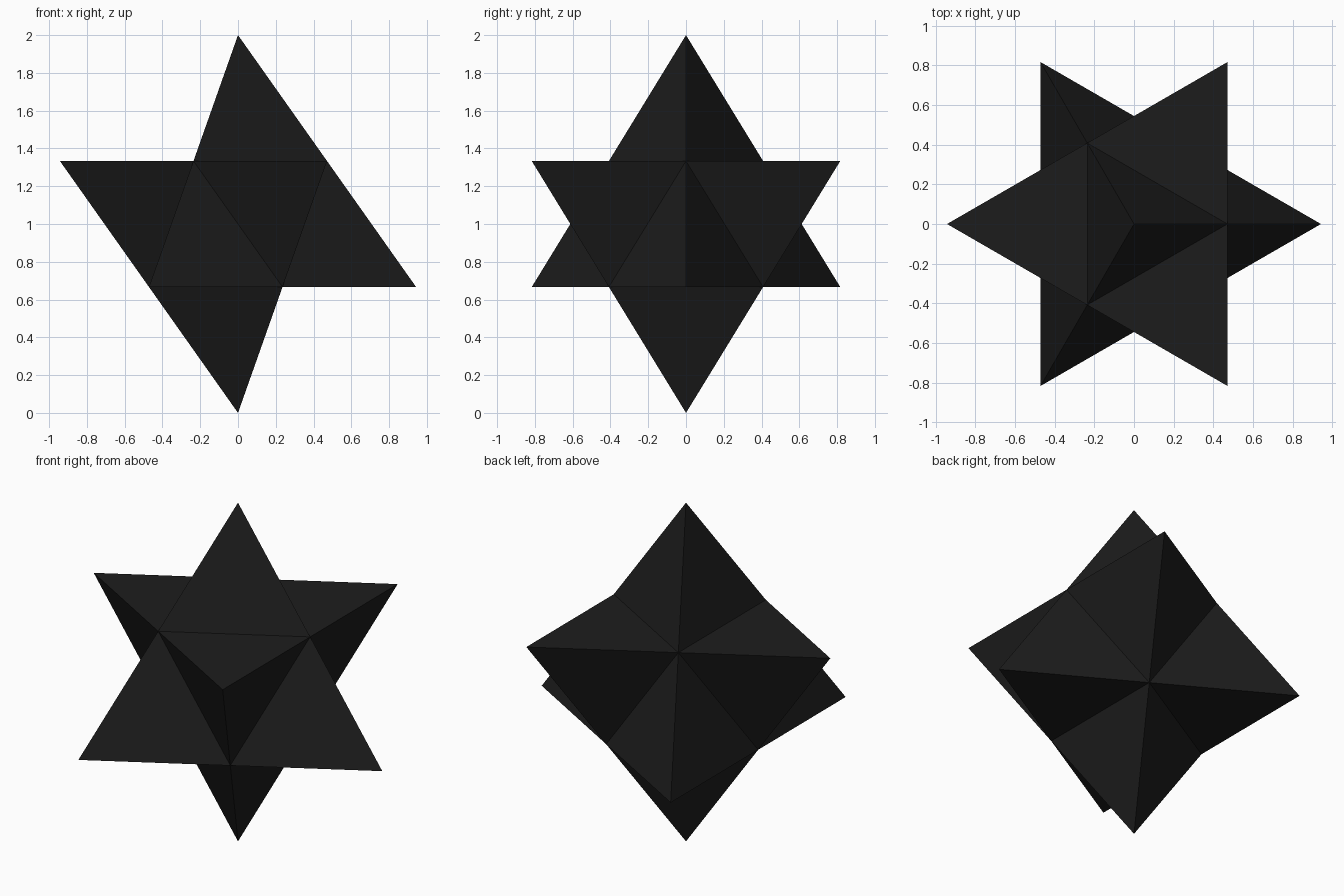
import bpy, bmesh
from mathutils import Matrix, Vector

if "Cube" in bpy.data.objects:
    bpy.data.objects.remove(bpy.data.objects["Cube"])

# Orientation: a cube diagonal becomes vertical, one lower spike points to +x
z = Vector((1, 1, 1)).normalized()
x = Vector((2, -1, -1)).normalized()
y = z.cross(x)
rot = Matrix((x, y, z)).to_4x4()

# Octahedral core
bm = bmesh.new()
s = 3 ** -0.5
for axis in range(3):
    for sign in (-s, s):
        co = Vector((0, 0, 0))
        co[axis] = sign
        bm.verts.new(co)
bmesh.ops.convex_hull(bm, input=bm.verts[:])
bmesh.ops.recalc_face_normals(bm, faces=bm.faces[:])

# Eight spikes, each a tip at distance 1 from the centre
for f in bm.faces[:]:
    tip = bm.verts.new(f.normal.normalized())
    loop = f.verts[:]
    for a, b in zip(loop, loop[1:] + loop[:1]):
        bm.faces.new((a, b, tip))
    bm.faces.remove(f)
bmesh.ops.recalc_face_normals(bm, faces=bm.faces[:])
bm.transform(Matrix.Translation((0, 0, 1)) @ rot)

mesh = bpy.data.meshes.new("eight_pointed_star")
bm.to_mesh(mesh)
bm.free()
star = bpy.data.objects.new("eight_pointed_star", mesh)
bpy.context.collection.objects.link(star)

# Near-black finish
mat = bpy.data.materials.new("black")
mat.diffuse_color = (0.012, 0.012, 0.012, 1)
mat.use_nodes = True
mat.node_tree.nodes["Principled BSDF"].inputs["Base Color"].default_value = mat.diffuse_color
mesh.materials.append(mat)
